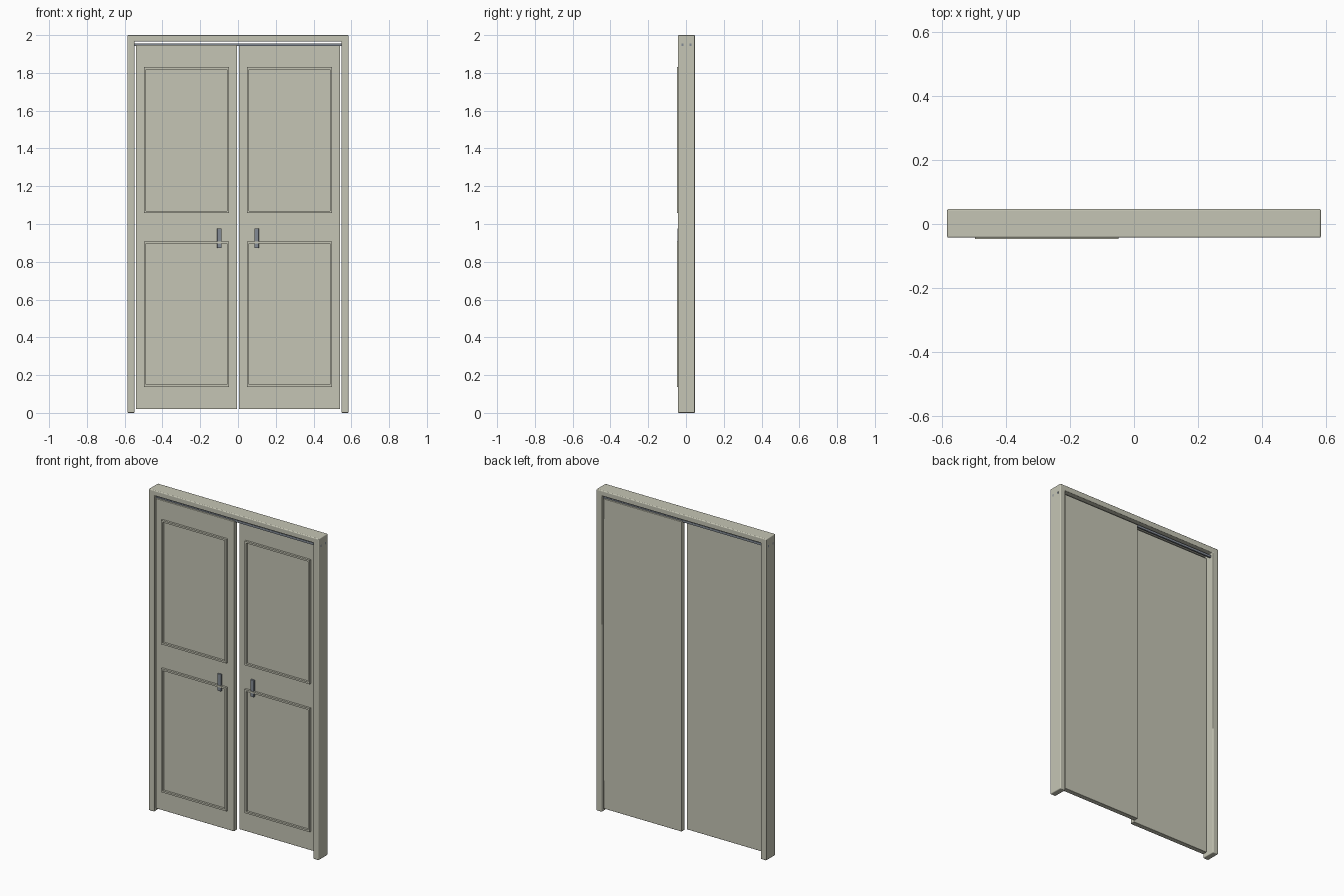
import bpy, bmesh
from mathutils import Vector

cube = bpy.data.objects.get("Cube")
if cube:
    bpy.data.objects.remove(cube, do_unlink=True)


def material(name, rgb):
    m = bpy.data.materials.new(name)
    m.use_nodes = True
    m.diffuse_color = (*rgb, 1)
    m.node_tree.nodes["Principled BSDF"].inputs["Base Color"].default_value = (*rgb, 1)
    return m


PAINT = material("warm_grey_paint", (0.56, 0.56, 0.46))
METAL = material("blue_grey_metal", (0.23, 0.26, 0.30))


def finish(name, bm, mat, bevel=0.0, segments=2):
    bmesh.ops.recalc_face_normals(bm, faces=bm.faces)
    mesh = bpy.data.meshes.new(name)
    bm.to_mesh(mesh)
    bm.free()
    mesh.materials.append(mat)
    ob = bpy.data.objects.new(name, mesh)
    bpy.context.scene.collection.objects.link(ob)
    if bevel:
        mod = ob.modifiers.new("edge_rounding", "BEVEL")
        mod.width = bevel
        mod.segments = segments
        for o in bpy.context.selected_objects:
            o.select_set(False)
        ob.select_set(True)
        bpy.context.view_layer.objects.active = ob
        bpy.ops.object.shade_smooth_by_angle()
    return ob


def add_box(bm, lo, hi):
    lo, hi = Vector(lo), Vector(hi)
    verts = bmesh.ops.create_cube(bm, size=1)["verts"]
    for v in verts:
        v.co = (lo + hi) / 2 + Vector(a * b for a, b in zip(v.co, hi - lo))


def box(name, lo, hi, mat, bevel=0.0):
    bm = bmesh.new()
    add_box(bm, lo, hi)
    return finish(name, bm, mat, bevel)


# Overall sizes
HALF, INNER, HEAD = 0.585, 0.547, 1.966
FRONT, BACK = -0.043, 0.047
MIDDLE, RAIL_OFFSET = 0.002, 0.021
THICK = 0.030

# Door frame: one arch-shaped profile pushed through the depth
bm = bmesh.new()
outline = [(-HALF, 0), (-INNER, 0), (-INNER, HEAD), (INNER, HEAD),
           (INNER, 0), (HALF, 0), (HALF, 2), (-HALF, 2)]
face = bm.faces.new([bm.verts.new((x, FRONT, z)) for x, z in outline])
grown = bmesh.ops.extrude_face_region(bm, geom=[face])["geom"]
bmesh.ops.translate(bm, verts=[g for g in grown if isinstance(g, bmesh.types.BMVert)],
                    vec=(0, BACK - FRONT, 0))
finish("door_frame", bm, PAINT, 0.005, 3)


def moulding(name, x0, x1, z0, z1, y0, y1, w=0.011):
    """Raised rectangular border made of four strips with clean corners."""
    bm = bmesh.new()
    rings = []
    for y in (y0, y1):
        for d in (0, w):
            rings.append([bm.verts.new((x, y, z)) for x, z in
                          ((x0 + d, z0 + d), (x1 - d, z0 + d),
                           (x1 - d, z1 - d), (x0 + d, z1 - d))])
    back_out, back_in, front_out, front_in = rings
    for a, b in ((back_out, front_out), (front_out, front_in),
                 (front_in, back_in), (back_in, back_out)):
        for i in range(4):
            j = (i + 1) % 4
            bm.faces.new((a[i], a[j], b[j], b[i]))
    return finish(name, bm, PAINT)


# Two sliding doors, the right one running in front of the left one
for side, s in (("right", -1), ("left", 1)):
    yc = MIDDLE + s * RAIL_OFFSET
    y_face = yc - THICK / 2
    span = lambda a, b: sorted((s * a, s * b))

    x0, x1 = span(0.004, 0.541)
    box(side + "_door", (x0, y_face, 0.02), (x1, yc + THICK / 2, 1.948), PAINT, 0.002)

    x0, x1 = span(0.048, 0.497)
    for level, z0, z1 in (("lower", 0.138, 0.907), ("upper", 1.058, 1.83)):
        moulding(f"{side}_{level}_moulding", x0, x1, z0, z1, y_face + 0.002, y_face - 0.013)

    # Upright pull handle
    x0, x1 = span(0.087, 0.11)
    box(side + "_handle", (x0, y_face - 0.010, 0.872), (x1, y_face + 0.002, 0.977), METAL, 0.001)

    # Overhead rail, its ends just showing through the frame
    box(side + "_rail", (-HALF - 0.0005, yc - 0.005, 1.942), (HALF + 0.0005, yc + 0.005, 1.956), METAL)
